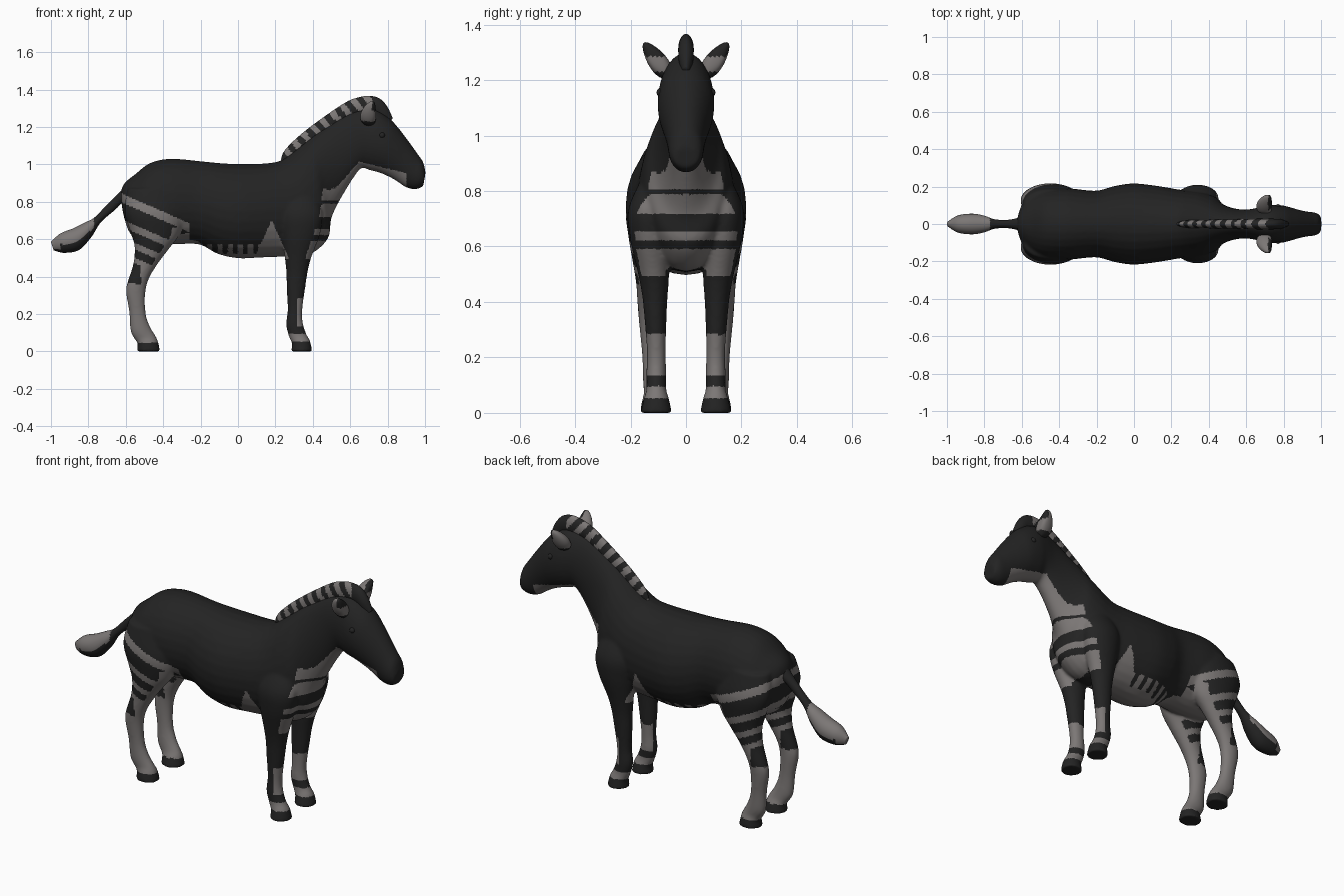
import bpy, bmesh, math
from mathutils import Vector, Matrix


def material(name, rgb):
    m = bpy.data.materials.new(name)
    m.diffuse_color = (*rgb, 1)
    return m


DARK = material("charcoal coat", (0.017, 0.017, 0.017))
GREY = material("warm grey stripe", (0.20, 0.185, 0.18))


def catmull(p0, p1, p2, p3, t):
    return [0.5 * (2 * b + (c - a) * t + (2 * a - 5 * b + 4 * c - d) * t * t
                   + (3 * b - a - 3 * c + d) * t ** 3) for a, b, c, d in zip(p0, p1, p2, p3)]


def loft(bm, rings, side=0, sub=5, n=28):
    """Skin of ellipses; ring = edge point x,z, opposite edge x,z, half width, y offset."""
    rings = [tuple(r) + (0,) * (6 - len(r)) for r in rings]
    pts = [rings[0]] + rings + [rings[-1]]
    path = [catmull(*pts[i:i + 4], k / sub) for i in range(len(rings) - 1) for k in range(sub)]
    path.append(rings[-1])
    loops = []
    for ax, az, bx, bz, w, y in path:
        loop = []
        for k in range(n):
            a = 2 * math.pi * k / n
            c = math.cos(a) / 2
            loop.append(bm.verts.new(((ax + bx) / 2 + (ax - bx) * c, side * y + w * math.sin(a),
                                      (az + bz) / 2 + (az - bz) * c)))
        loops.append(loop)
    faces = [bm.faces.new(loops[0]), bm.faces.new(loops[-1])]
    for p, q in zip(loops, loops[1:]):
        for k in range(n):
            faces.append(bm.faces.new((p[k], p[(k + 1) % n], q[(k + 1) % n], q[k])))
    bmesh.ops.recalc_face_normals(bm, faces=faces)


def finish(name, bm, rule=None, voxel=None):
    """Make an object, optionally fuse its shells, then paint faces by a rule."""
    me = bpy.data.meshes.new(name)
    bm.to_mesh(me)
    bm.free()
    ob = bpy.data.objects.new(name, me)
    bpy.context.collection.objects.link(ob)
    if voxel:
        r = ob.modifiers.new("fuse", 'REMESH')
        r.mode, r.voxel_size = 'VOXEL', voxel
        s = ob.modifiers.new("soften", 'SMOOTH')
        s.factor, s.iterations = 0.5, 8
        dg = bpy.context.evaluated_depsgraph_get()
        new = bpy.data.meshes.new_from_object(ob.evaluated_get(dg))
        ob.modifiers.clear()
        ob.data = new
        me = new
    me.materials.clear()
    me.materials.append(DARK)
    me.materials.append(GREY)
    for p in me.polygons:
        p.use_smooth = True
        p.material_index = int(bool(rule and rule(p.center, p.normal)))
    return ob


# Body profile: back line point, belly line point, half width
TORSO = [(-.625, .86, -.622, .78, .03), (-.605, .90, -.605, .70, .09), (-.55, .945, -.57, .62, .15),
         (-.47, 1.005, -.49, .58, .185), (-.36, 1.028, -.36, .57, .192), (-.2, 1.015, -.21, .57, .178),
         (-.1, 1.005, -.11, .52, .203), (0, 1.0, 0, .496, .217), (.13, 1.002, .13, .50, .203),
         (.22, 1.015, .25, .505, .185)]
NECK_HEAD = [(.27, 1.045, .36, .51, .175), (.32, 1.085, .43, .545, .165), (.37, 1.125, .485, .61, .145),
             (.42, 1.165, .497, .70, .115), (.48, 1.205, .525, .77, .093), (.54, 1.245, .57, .85, .08),
             (.60, 1.275, .62, .93, .078), (.67, 1.295, .66, .978, .088), (.74, 1.29, .70, .968, .1),
             (.81, 1.245, .76, .952, .101), (.86, 1.19, .82, .925, .088), (.91, 1.125, .86, .90, .075),
             (.96, 1.055, .90, .874, .066), (.99, 1.01, .95, .864, .061), (1.003, .955, .99, .88, .045)]
FRONT_LEG = [(.41, .86, .26, .86, .05, .10), (.45, .74, .23, .74, .068, .138), (.44, .63, .235, .63, .07, .132),
             (.392, .50, .25, .50, .056, .117), (.372, .42, .258, .42, .046, .112),
             (.36, .34, .26, .34, .040, .11), (.344, .22, .265, .22, .034, .107),
             (.347, .15, .257, .14, .036, .107), (.366, .09, .273, .075, .036, .107),
             (.385, .055, .288, .04, .046, .107), (.398, -.002, .284, -.002, .057, .107)]
HIND_LEG = [(-.30, .87, -.59, .87, .085, .10), (-.285, .73, -.607, .75, .09, .127),
            (-.315, .62, -.577, .64, .08, .127), (-.37, .545, -.553, .56, .064, .13),
            (-.43, .465, -.56, .465, .05, .13), (-.477, .385, -.59, .37, .042, .132),
            (-.496, .305, -.599, .315, .038, .13), (-.493, .2, -.582, .21, .033, .125),
            (-.47, .13, -.574, .105, .035, .12), (-.44, .08, -.55, .06, .037, .115),
            (-.427, .05, -.537, .04, .046, .112), (-.416, -.002, -.54, -.002, .057, .11)]


def inside(v, *spans):
    return any(a < v < b for a, b in spans)


def body_stripes(c, n):
    x, y, z = c
    if z < .047:                                    # hooves
        return False
    if x < -.26:                                    # haunch and hind legs
        u = z + .44 * (x + .6)
        front = n.x > .45 and z < .66
        under = n.z < -.5 and .42 < z < .66 and abs(y) < .12
        low = z < .36 or (z < .46 and x > -.52)
        return low or front or under or (abs(y) > .04 or x < -.5) and inside(
            u, (.785, .832), (.655, .695), (.565, .60), (.49, .52))
    if x < .27 and z > .49:                         # belly
        bars = z < .57 and math.sin(x * 2 * math.pi / .055) > 0 and x < .12
        patch = x > .09 and z < .5 + .2 * (1 - abs(x - .18) / .09)
        return bars or patch or (n.z < -.9 and abs(y) < .09)
    if .2 < x < .42 and z < .49:                    # front legs
        inner = n.y * y < 0 and abs(n.y) > .5
        return inside(z, (.05, .095)) or inside(z, (.135, .28)) and (n.x > .2 or inner)
    if x > .64:                                     # jaw line
        return x < .9 and z < 1.01 - .25 * (x - .66)
    if x > .36 and z < 1.0:                         # chest and throat
        facing = n.x * .85 - n.z * .5
        return facing > .55 and not inside(z, (.785, .805), (.655, .715), (.59, .62))
    return False


bm = bmesh.new()
loft(bm, TORSO + NECK_HEAD)
for s in (-1, 1):
    loft(bm, FRONT_LEG, s)
    loft(bm, HIND_LEG, s)
body = finish("body", bm, body_stripes, .008)
low = min(v.co.z for v in body.data.vertices)
for v in body.data.vertices:
    v.co.z -= low

# Upright mane with grey bars
MANE = [(.228, 1.02, .27, 1.0, .012), (.25, 1.075, .33, 1.04, .02), (.33, 1.155, .40, 1.10, .022),
        (.44, 1.24, .50, 1.17, .024), (.57, 1.328, .60, 1.24, .026), (.64, 1.357, .66, 1.26, .028),
        (.705, 1.366, .70, 1.26, .028), (.76, 1.35, .74, 1.255, .028), (.80, 1.305, .765, 1.24, .026),
        (.828, 1.245, .79, 1.21, .015)]


def mane_bars(c, n):
    s = c.x * .77 + c.z * .64
    return c.x < .72 and math.sin((s - .87) * 2 * math.pi / .064) > 0


bm = bmesh.new()
loft(bm, MANE, sub=14)
finish("mane", bm, mane_bars)

# Tail with a tuft, grey on its upper side
TAIL = [(-.53, .95, -.57, .80, .05), (-.61, .875, -.61, .80, .035), (-.70, .785, -.657, .757, .022),
        (-.765, .718, -.733, .69, .026), (-.82, .688, -.785, .61, .045), (-.88, .658, -.85, .542, .055),
        (-.95, .63, -.93, .527, .046), (-1.0, .585, -.985, .54, .015)]
bm = bmesh.new()
loft(bm, TAIL, sub=10)
finish("tail", bm, lambda c, n: c.x < -.77 and (n.z > -.15 or c.x < -.95 and n.z > -.6))

# Leaf-shaped ears, cupped towards the front, and small eyes
for s, side in ((-1, "right"), (1, "left")):
    bm = bmesh.new()
    bmesh.ops.create_uvsphere(bm, u_segments=32, v_segments=24, radius=1)
    for v in bm.verts:
        x, y, z = v.co
        taper = 1 - .25 * z
        v.co = (x * .05 * taper - (.02 if x > .3 else 0) * (1 - y * y) * (1 - z * z),
                y * .034 * taper, z * .078)
    bmesh.ops.transform(bm, verts=bm.verts, matrix=Matrix.Translation((.708, s * .106, 1.272))
                        @ Matrix.Rotation(-s * math.radians(36), 4, 'X')
                        @ Matrix.Rotation(math.radians(8), 4, 'Y'))
    bmesh.ops.recalc_face_normals(bm, faces=bm.faces)
    finish(side + "_ear", bm, lambda c, n: c.z > 1.23 and not (n.x > .1 and c.z > 1.285))

    bm = bmesh.new()
    bmesh.ops.create_uvsphere(bm, u_segments=16, v_segments=12, radius=.016)
    bmesh.ops.translate(bm, verts=bm.verts, vec=Vector((.77, s * .09, 1.155)))
    finish(side + "_eye", bm)
